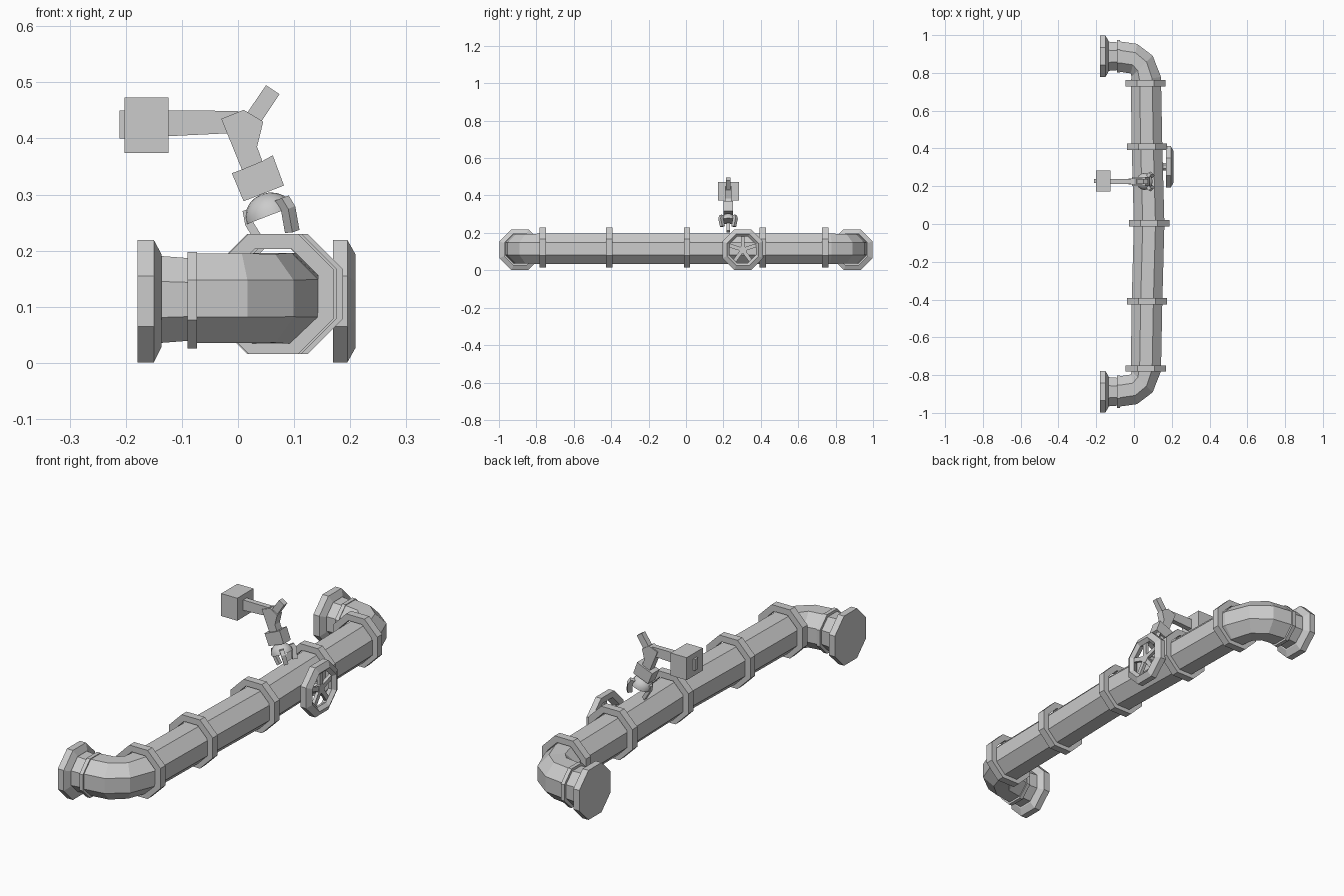
import bpy, bmesh, math
from mathutils import Vector, Matrix

if "Cube" in bpy.data.objects:
    bpy.data.objects.remove(bpy.data.objects["Cube"])

grey = bpy.data.materials.new("plain_grey")
grey.diffuse_color = (0.6, 0.6, 0.6, 1)
grey.use_nodes = True
grey.node_tree.nodes["Principled BSDF"].inputs["Base Color"].default_value = grey.diffuse_color


def finish(name, bm, matrix=None):
    if matrix:
        bm.transform(matrix)
    bmesh.ops.recalc_face_normals(bm, faces=bm.faces)
    me = bpy.data.meshes.new(name)
    bm.to_mesh(me)
    bm.free()
    me.materials.append(grey)
    ob = bpy.data.objects.new(name, me)
    bpy.context.collection.objects.link(ob)
    return ob


def sweep(name, sections, n=8, closed=False):
    """Flat-topped n-gon sections: (x, y, z), heading in degrees, apothem."""
    bm = bmesh.new()
    rings = []
    for c, heading, apothem in sections:
        h = math.radians(heading)
        side = Vector((-math.sin(h), math.cos(h), 0))
        r = apothem / math.cos(math.pi / n)
        ring = []
        for i in range(n):
            a = 2 * math.pi * (i + 0.5) / n
            ring.append(bm.verts.new(Vector(c) + side * r * math.cos(a) + Vector((0, 0, r * math.sin(a)))))
        rings.append(ring)
    pairs = list(zip(rings, rings[1:])) + ([(rings[-1], rings[0])] if closed else [])
    for a, b in pairs:
        for i in range(n):
            j = (i + 1) % n
            bm.faces.new((a[i], a[j], b[j], b[i]))
    if not closed:
        bm.faces.new(rings[0])
        bm.faces.new(rings[-1])
    return finish(name, bm)


def plate(name, pts, y, width, matrix=None):
    """Profile in the xz plane, extruded along y."""
    bm = bmesh.new()
    f = bm.faces.new([bm.verts.new((x, y - width / 2, z)) for x, z in pts])
    ext = bmesh.ops.extrude_face_region(bm, geom=[f])
    vs = [v for v in ext["geom"] if isinstance(v, bmesh.types.BMVert)]
    bmesh.ops.translate(bm, verts=vs, vec=(0, width, 0))
    return finish(name, bm, matrix)


def rect(x0, x1, z0, z1):
    return [(x0, z0), (x1, z0), (x1, z1), (x0, z1)]


ZC = 0.115

# main pipe with slight bow, bending into an elbow at each end
half = [((-0.08, -0.887, ZC), 0, 0.08), ((0.0, -0.875, ZC), 12, 0.08),
        ((0.043, -0.835, ZC), 45, 0.079), ((0.063, -0.765, ZC), 80, 0.081),
        ((0.069, -0.41, ZC), 89, 0.081)]
back = [((c[0], -c[1], c[2]), 180 - h, a) for c, h, a in reversed(half)]
sweep("main_pipe", half + [((0.08, 0.0, ZC), 90, 0.081)] + back)

# collars along the pipe
for x, y in [(0.063, -0.765), (0.069, -0.41), (0.08, 0.005), (0.069, 0.41), (0.061, 0.745)]:
    z = 0.123
    sweep("pipe_collar", [((x, y - 0.017, z), 90, 0.08), ((x, y - 0.017, z), 90, 0.107),
                          ((x, y + 0.017, z), 90, 0.107), ((x, y + 0.017, z), 90, 0.08)], closed=True)

# end necks, rings and flanges
for s in (-1, 1):
    y = 0.888 * s
    sweep("end_neck", [((-0.145, y, 0.113), 0, 0.078), ((-0.08, y, 0.113), 0, 0.073)])
    sweep("end_ring", [((-0.09, y, 0.112), 0, 0.086), ((-0.073, y, 0.112), 0, 0.086)])
    sweep("end_flange", [((-0.179, y, 0.11), 0, 0.109), ((-0.15, y, 0.11), 0, 0.109),
                         ((-0.136, y, 0.111), 0, 0.082)])

# valve handwheel with stem and spokes
WY, WZ = 0.303, 0.11
sweep("valve_wheel_rim", [((x, WY, WZ), 0, r) for x, r in
                          [(0.169, 0.083), (0.169, 0.109), (0.195, 0.109), (0.209, 0.084), (0.195, 0.07)]],
      closed=True)
sweep("valve_stem", [((0.12, WY, WZ), 0, 0.02), ((0.195, WY, WZ), 0, 0.02)])
for k in range(5):
    a = math.radians(90 + 72 * k)
    m = Matrix.Translation((0, WY, WZ)) @ Matrix.Rotation(a, 4, 'X')
    bm = bmesh.new()
    bmesh.ops.create_cube(bm, size=1, matrix=Matrix.Translation((0.187, 0.043, 0)) @ Matrix.Diagonal((0.014, 0.085, 0.02, 1)))
    finish("valve_spoke", bm, m)

# robot arm: counterweight block, beam, body and lever
AY = 0.225
plate("block", rect(-0.202, -0.124, 0.374, 0.473), 0.228, 0.112)
plate("block_plate", rect(-0.211, -0.2, 0.4, 0.45), 0.228, 0.022)
plate("beam", [(-0.124, 0.404), (0.02, 0.411), (0.0, 0.449), (-0.124, 0.45)], AY, 0.024)
plate("arm_body", [(-0.03, 0.435), (0.01, 0.451), (0.045, 0.43), (0.034, 0.385),
                   (0.044, 0.358), (0.008, 0.342)], AY, 0.034)
plate("wrist", [(-0.011, 0.338), (0.01, 0.288), (0.082, 0.316), (0.062, 0.37),
                (0.044, 0.36), (0.008, 0.345)], AY, 0.05)
plate("lever", [(0.05, 0.495), (0.074, 0.479), (0.04, 0.428), (0.016, 0.445)], AY, 0.024)

# gripper dome and three prongs, tilted with the wrist
tilt = Matrix.Translation((0.057, AY, 0.262)) @ Matrix.Rotation(math.radians(-21), 4, 'Y')
bm = bmesh.new()
bmesh.ops.create_uvsphere(bm, u_segments=16, v_segments=10, radius=0.045)
bmesh.ops.bisect_plane(bm, geom=bm.verts[:] + bm.edges[:] + bm.faces[:], plane_co=(0, 0, 0.001),
                       plane_no=(0, 0, -1), clear_outer=True)
bmesh.ops.holes_fill(bm, edges=[e for e in bm.edges if e.is_boundary])
for f in bm.faces:
    f.smooth = len(f.verts) < 5
finish("gripper_dome", bm, tilt @ Matrix.Diagonal((1, 1, 0.92, 1)))
prong = [(0.032, 0.022), (0.056, 0.022), (0.062, 0.0), (0.05, -0.042), (0.031, -0.038), (0.042, 0.0)]
for ang, sr, sz in [(48, 1, 1), (-48, 1, 1), (180, 0.76, 1.15)]:
    m = tilt @ Matrix.Rotation(math.radians(ang), 4, 'Z') @ Matrix.Diagonal((sr, 1, sz, 1))
    plate("gripper_prong", prong, 0, 0.018, m)
